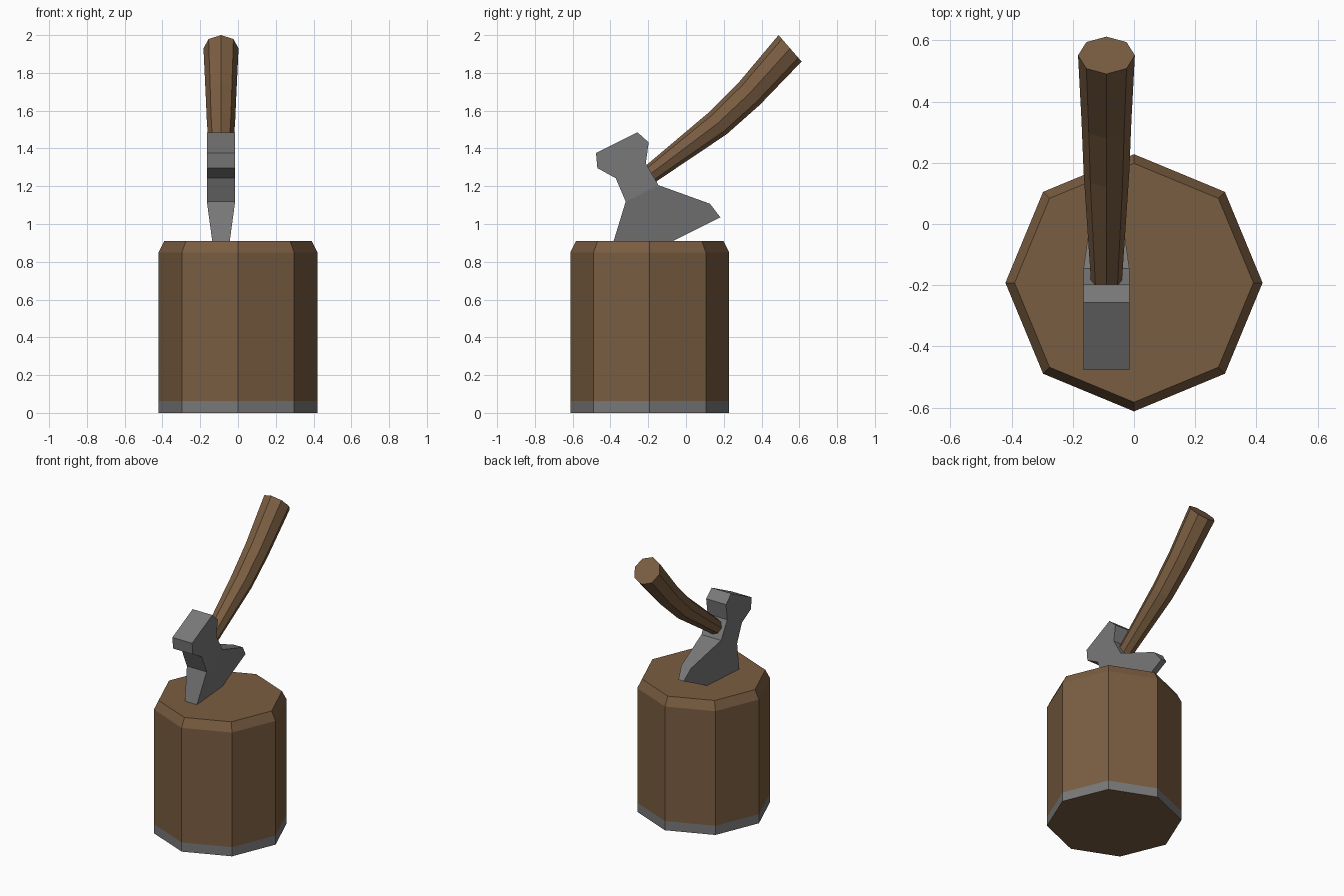
import bpy, bmesh, math
from mathutils import Vector

if "Cube" in bpy.data.objects:
    bpy.data.objects.remove(bpy.data.objects["Cube"])


def material(name, rgb):
    m = bpy.data.materials.new(name)
    m.diffuse_color = (*rgb, 1)
    m.use_nodes = True
    m.node_tree.nodes["Principled BSDF"].inputs["Base Color"].default_value = m.diffuse_color
    return m


wood = material("wood", (0.195, 0.110, 0.053))
steel = material("grey", (0.19, 0.19, 0.19))


def loft(name, rings, mats, rule=None):
    """Skin a stack of equal-sized rings and cap both ends."""
    bm = bmesh.new()
    loops = [[bm.verts.new(p) for p in r] for r in rings]
    n = len(loops[0])
    for a, b in zip(loops, loops[1:]):
        for i in range(n):
            j = (i + 1) % n
            bm.faces.new((a[i], a[j], b[j], b[i]))
    bm.faces.new(loops[0])
    bm.faces.new(loops[-1])
    bmesh.ops.recalc_face_normals(bm, faces=bm.faces[:])
    if rule:
        for f in bm.faces:
            f.material_index = rule(f)
    me = bpy.data.meshes.new(name)
    bm.to_mesh(me)
    bm.free()
    for m in mats:
        me.materials.append(m)
    ob = bpy.data.objects.new(name, me)
    bpy.context.collection.objects.link(ob)
    return ob


def octagon(centre, u, v):
    c, u, v = Vector(centre), Vector(u), Vector(v)
    return [c + u * math.cos(k * math.pi / 4) + v * math.sin(k * math.pi / 4)
            for k in range(8)]


# Chopping block: chamfered octagon with a grey band round the foot
block = [(0, 0.42), (0.063, 0.42), (0.85, 0.42), (0.91, 0.39)]
loft("chopping_block",
     [octagon((0, -0.192, z), (r, 0, 0), (0, r, 0)) for z, r in block],
     [wood, steel],
     lambda f: int(f.calc_center_median().z < 0.06 and abs(f.normal.z) < 0.5))

# Axe head: rectangular sections along a tilted axis (distance, half width, half thickness)
X = -0.09
down = Vector((0, 0.447, -0.894))
across = Vector((0, 0.894, 0.447))
side = Vector((1, 0, 0))
sections = [(-1.444, 0.123, 0.075), (-1.370, 0.152, 0.075), (-1.278, 0.089, 0.075),
            (-1.144, 0.097, 0.075), (-0.934, 0.297, 0.037), (-0.845, 0.314, 0.020)]
loft("axe_head",
     [[Vector((X, 0, 0)) + down * d + across * (0.312 + sy * w) + side * (sx * t)
       for sx, sy in ((1, 1), (-1, 1), (-1, -1), (1, -1))] for d, w, t in sections],
     [steel])

# Handle: curved octagonal shaft, given by its upper and lower outline (y, z)
outline = [((-0.26, 1.27), (-0.21, 1.18)), ((-0.20, 1.32), (-0.15, 1.23)),
           ((0.12, 1.59), (0.215, 1.475)), ((0.28, 1.75), (0.39, 1.63)),
           ((0.49, 2.0), (0.612, 1.86))]
rings = []
for top, low in outline:
    a, b = Vector((X, *top)), Vector((X, *low))
    half = (a - b) / 2
    rings.append(octagon((a + b) / 2, half, side * half.length))
loft("axe_handle", rings, [wood])
